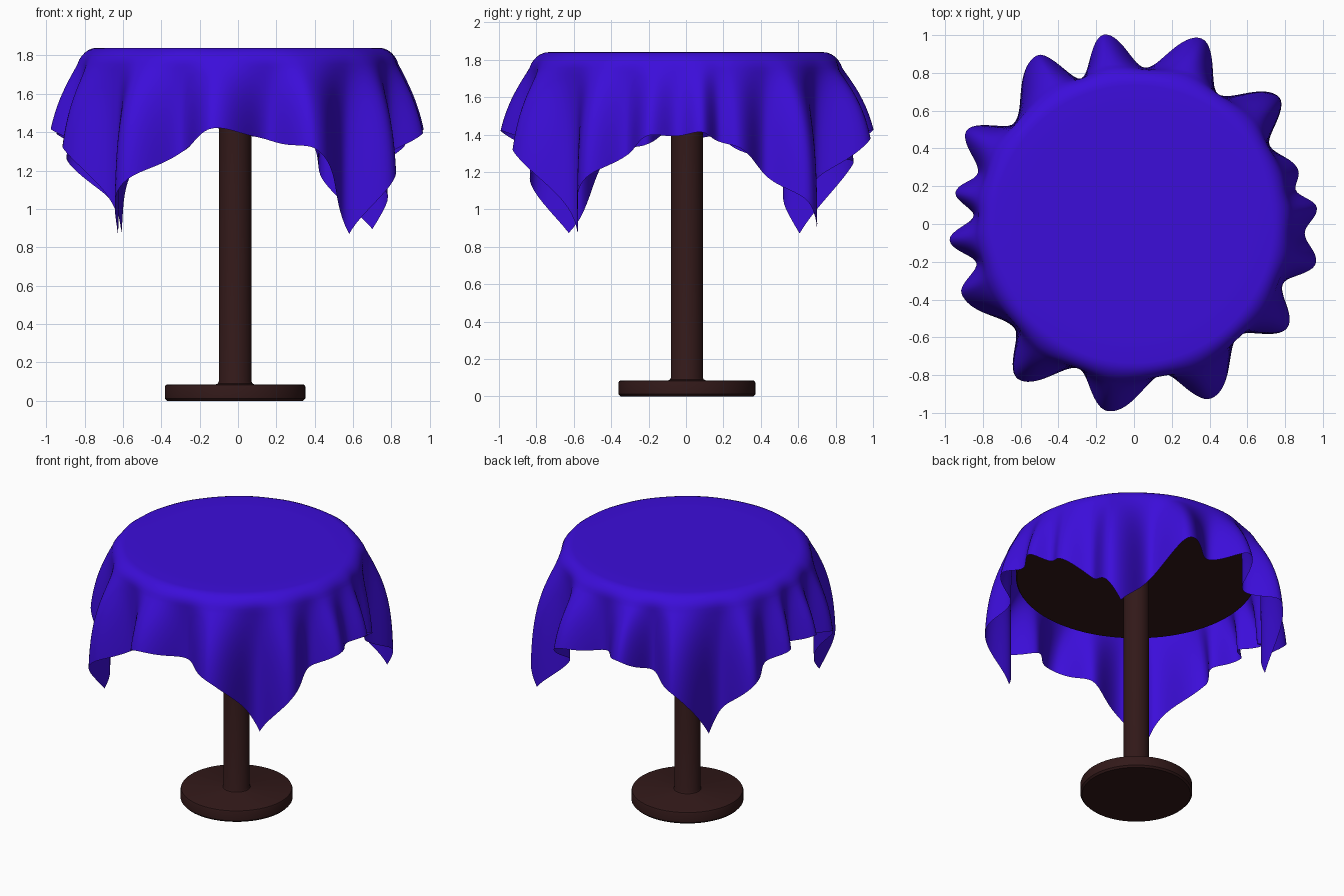
import bpy, bmesh, math
from math import pi, sin, cos, radians

if "Cube" in bpy.data.objects:
    bpy.data.objects.remove(bpy.data.objects["Cube"])


def material(name, rgb):
    m = bpy.data.materials.new(name)
    m.diffuse_color = (*rgb, 1)
    m.use_nodes = True
    m.node_tree.nodes["Principled BSDF"].inputs["Base Color"].default_value = m.diffuse_color
    return m


def finish(name, bm, mat, loc=(0, 0, 0), angle=40):
    bmesh.ops.recalc_face_normals(bm, faces=bm.faces)
    me = bpy.data.meshes.new(name)
    bm.to_mesh(me)
    bm.free()
    ob = bpy.data.objects.new(name, me)
    bpy.context.collection.objects.link(ob)
    ob.location = loc
    me.materials.append(mat)
    bpy.ops.object.select_all(action='DESELECT')
    ob.select_set(True)
    bpy.context.view_layer.objects.active = ob
    bpy.ops.object.shade_smooth_by_angle(angle=radians(angle))
    return ob


def lathe(name, profile, mat, n=64):
    """Spin an (r, z) profile that starts and ends on the axis."""
    bm = bmesh.new()
    vs = [bm.verts.new((r, 0, z)) for r, z in profile]
    es = [bm.edges.new(p) for p in zip(vs, vs[1:])]
    bmesh.ops.spin(bm, geom=vs + es, cent=(0, 0, 0), axis=(0, 0, 1),
                   angle=2 * pi, steps=n, use_merge=False)
    bmesh.ops.remove_doubles(bm, verts=bm.verts, dist=1e-5)
    return finish(name, bm, mat, (-0.015, 0.005, 0))


wood = material("dark_wood", (0.032, 0.0097, 0.0097))
fabric = material("blue_fabric", (0.045, 0.004, 0.7))

# Pedestal: foot disc and column in one turned profile
lathe("pedestal", [(0, 0), (0.355, 0), (0.366, 0.012), (0.366, 0.073),
                   (0.362, 0.082), (0.352, 0.086), (0.1, 0.086), (0.09, 0.09),
                   (0.085, 0.1), (0.085, 1.64), (0, 1.64)], wood)

# Round table top hidden under the cloth
lathe("table_top", [(0, 1.63), (0.78, 1.63), (0.787, 1.64), (0.787, 1.75),
                    (0.77, 1.79), (0.73, 1.825), (0, 1.825)], wood, 96)

# Folds: alternating peak / valley (angle, hem radius) around the table
folds = [(5, .972), (12, .875), (18, .915), (30, .83), (41, 1.02), (57, .82),
         (70, 1.045), (86, .83), (99, 1.015), (110, .82), (120, 1.03),
         (140, .83), (151, 1.015), (162, .87), (170, .96), (177, .85),
         (185, .98), (194, .86), (202, .985), (221, .84), (233, 1.025),
         (249, .82), (262, 1.0), (281, .81), (294, 1.01), (313, .81),
         (326, .98), (338, .85), (348, .985), (357, .905), (365, .972)]


def hem_radius(deg):
    if deg < folds[0][0]:
        deg += 360
    for (a, ra), (b, rb) in zip(folds, folds[1:]):
        if a <= deg <= b:
            return ra + (rb - ra) * (1 - cos(pi * (deg - a) / (b - a))) / 2


# Tablecloth: a square sheet, flat on top, rounded over the rim, then hanging
TOP, FLAT, BEND, HALF = 1.84, 0.735, 0.085, 1.24
RIM = FLAT + BEND
ARC = BEND * pi / 2
N, DROP_ROWS = 360, 22


def column(deg):
    """(r, z) points from the centre of the cloth out to its hem."""
    t = radians(deg)
    pts = [(0.35, TOP), (0.6, TOP)]
    lean = hem_radius(deg) - RIM
    for i in range(7):
        a = i / 6 * pi / 2
        pts.append((FLAT + BEND * sin(a), TOP - BEND * (1 - cos(a))))
    length = HALF / max(abs(cos(t)), abs(sin(t))) - FLAT - ARC
    r0, z = pts[-1]
    step = length / DROP_ROWS
    for i in range(1, DROP_ROWS + 1):
        u = i * step
        r = RIM + lean * math.tanh(u / 0.42) / math.tanh(length / 0.42)
        z -= math.sqrt(max(step ** 2 - (r - r0) ** 2, 0))
        pts.append((r, z))
        r0 = r
    # Ease the bend so that outward folds already start at the rim
    for i in range(3, 9):
        r, z = pts[i]
        pts[i] = (r + lean * 0.12 * ((i - 2) / 6) ** 2, z)
    for i in range(9, len(pts)):
        r, z = pts[i]
        pts[i] = (r + lean * 0.12 * (1 - (i - 8) / DROP_ROWS), z)
    return pts


bm = bmesh.new()
centre = bm.verts.new((0, 0, TOP))
cols = []
for k in range(N):
    t = radians(k * 360 / N)
    cols.append([bm.verts.new((r * cos(t), r * sin(t), z))
                 for r, z in column(k * 360 / N)])
for k in range(N):
    a, b = cols[k], cols[(k + 1) % N]
    bm.faces.new((centre, a[0], b[0]))
    for i in range(len(a) - 1):
        bm.faces.new((a[i], a[i + 1], b[i + 1], b[i]))
finish("tablecloth", bm, fabric, angle=80)
